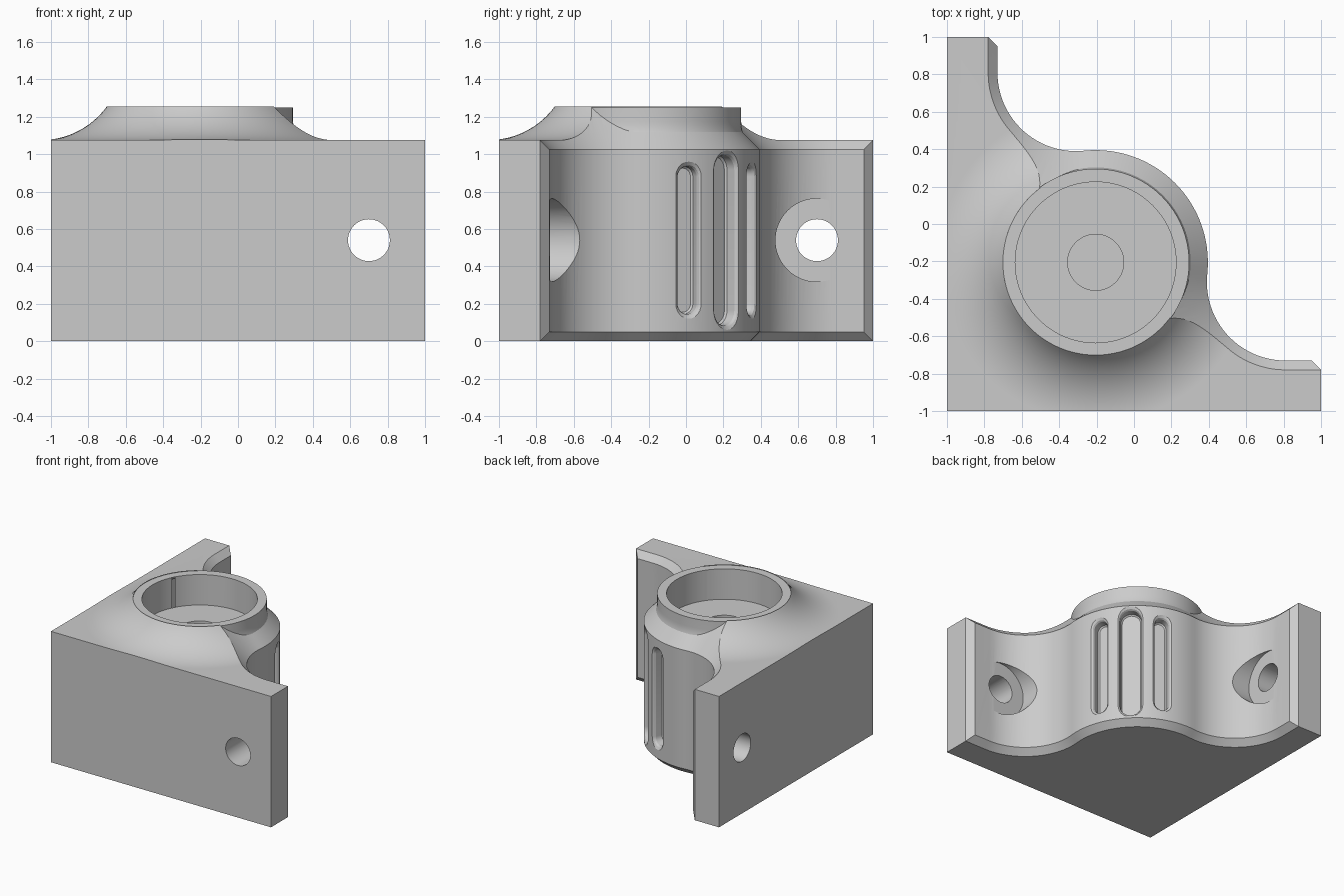
import bpy, bmesh, math
from mathutils import Vector

if "Cube" in bpy.data.objects:
    bpy.data.objects.remove(bpy.data.objects["Cube"], do_unlink=True)

grey = bpy.data.materials.new("plain_grey")
grey.use_nodes = True
grey.diffuse_color = (0.6, 0.6, 0.6, 1)
grey.node_tree.nodes["Principled BSDF"].inputs["Base Color"].default_value = grey.diffuse_color

AXIS = -0.205            # post axis, same in x and y
POST, NECK = 0.6, 0.5    # radii of post and collar
WALL, CUT = -0.73, 0.05  # inner face of the arms, chamfer width
TOP, RIM, MID = 1.075, 1.25, 0.54


def loft(name, rings):
    """Closed solid through rings with equal point counts."""
    bm = bmesh.new()
    loops = [[bm.verts.new(p) for p in ring] for ring in rings]
    n = len(loops[0])
    for a, b in zip(loops, loops[1:]):
        for i in range(n):
            j = (i + 1) % n
            bm.faces.new((a[i], a[j], b[j], b[i]))
    caps = [bm.faces.new(loops[0][::-1]), bm.faces.new(loops[-1])]
    bmesh.ops.triangulate(bm, faces=caps)
    bmesh.ops.remove_doubles(bm, verts=bm.verts, dist=1e-5)
    bmesh.ops.recalc_face_normals(bm, faces=bm.faces)
    mesh = bpy.data.meshes.new(name)
    bm.to_mesh(mesh)
    bm.free()
    mesh.materials.append(grey)
    ob = bpy.data.objects.new(name, mesh)
    bpy.context.collection.objects.link(ob)
    return ob


def turned(name, profile, place=lambda a, b, h: (AXIS + a, AXIS + b, h), n=96):
    """Revolve (radius, height) pairs about an axis."""
    ang = [2 * math.pi * i / n for i in range(n)]
    return loft(name, [[place(r * math.cos(t), r * math.sin(t), h) for t in ang]
                       for r, h in profile])


def combine(target, tool, operation):
    mod = target.modifiers.new("combine", 'BOOLEAN')
    mod.operation, mod.solver, mod.object = operation, 'EXACT', tool
    bpy.context.view_layer.objects.active = target
    bpy.ops.object.modifier_apply(modifier=mod.name)
    bpy.data.objects.remove(tool, do_unlink=True)


# Plan outline: flat arm, hollow sweep, round post, mirrored across the diagonal
SWEEP = 0.42
sy = WALL + SWEEP
sx = AXIS + math.sqrt((POST + SWEEP) ** 2 - (sy - AXIS) ** 2)
meet = math.atan2(sy - AXIS, sx - AXIS)


def outline(d, z):
    half = [(1, -1), (1, min(WALL - CUT, WALL - d)), (1 - max(0, CUT - d), WALL - d)]
    a0, a1 = 1.5 * math.pi, math.pi + meet
    for i in range(25):
        t = a0 + (a1 - a0) * i / 24
        half.append((sx + (SWEEP + d) * math.cos(t), sy + (SWEEP + d) * math.sin(t)))
    for i in range(1, 17):
        t = meet + (math.pi / 4 - meet) * i / 16
        half.append((AXIS + (POST - d) * math.cos(t), AXIS + (POST - d) * math.sin(t)))
    other = [(y, x) for x, y in reversed(half[:-1])]
    return [(x, y, z) for x, y in half + other + [(-1, -1)]]


# Body with chamfered inner edges
body = loft("corner_bracket", [outline(d, z) for d, z in (
    (CUT, 0), (0, CUT), (0, TOP - CUT), (CUT, TOP), (0.26, TOP - CUT + 0.26))])

# Trim the top to a wide flare rising to the collar
reach = 0.85
lift = ((reach - NECK) ** 2 + (RIM - TOP) ** 2) / (2 * (RIM - TOP))
flare = [(0.01, -0.5), (2.6, -0.5), (2.6, TOP)]
for i in range(25):
    r = reach + (NECK - 0.004 - reach) * i / 24
    flare.append((r, TOP + lift - math.sqrt(lift ** 2 - (reach - r) ** 2)))
flare += [(NECK - 0.005, 1.15), (0.01, 1.15)]
combine(body, turned("flare_trim", flare), 'INTERSECT')

# Collar with a small fillet onto the post
collar = [(0.01, 0.95), (0.585, 0.95)]
for i in range(13):
    t = 1.42 * (1 - i / 12)
    collar.append((POST - 0.1 * math.cos(t), 1.175 - 0.15 * math.sin(t)))
collar += [(NECK, RIM), (0.01, RIM)]
combine(body, turned("collar", collar), 'UNION')

# Socket with a smaller hole in its floor
combine(body, turned("socket", [(0.43, 1.0), (0.43, 1.4)]), 'DIFFERENCE')
combine(body, turned("floor_hole", [(0.15, 0.85), (0.15, 1.1)], n=48), 'DIFFERENCE')

# Screw hole and counterbore in each arm
for place in (lambda a, b, h: (0.7 + a, h, MID + b),
              lambda a, b, h: (h, 0.7 + a, MID + b)):
    seat = WALL + 0.002
    combine(body, turned("screw_hole", [(0.112, -1.2), (0.112, -0.5)], place, 48), 'DIFFERENCE')
    combine(body, turned("counterbore", [(0.222, seat), (0.222, 0.1)], place, 64), 'DIFFERENCE')


# Upright grooves with softened rims on the post
def groove(angle, width, height):
    a = math.radians(angle)
    out, side = Vector((math.cos(a), math.sin(a), 0)), Vector((-math.sin(a), math.cos(a), 0))
    rings = []
    for r, inset in ((0.51, 0.035), (0.52, 0.025), (0.575, 0.025),
                     (0.588, 0.018), (0.6, 0), (0.65, 0)):
        w, straight, ring = width - inset, height - width, []
        for end in (0, 1):
            for i in range(13):
                t = math.pi * (end + i / 12)
                z = MID + w * math.sin(t) + (-straight if end else straight)
                p = Vector((AXIS, AXIS, z)) + out * r + side * w * math.cos(t)
                ring.append(p)
        rings.append(ring)
    return loft("groove", rings)


for angle, width, height in ((21.5, 0.08, 0.42), (45, 0.105, 0.48), (68.5, 0.08, 0.42)):
    combine(body, groove(angle, width, height), 'DIFFERENCE')

# Smooth shading with sharp edges kept
bpy.ops.object.select_all(action='DESELECT')
body.select_set(True)
bpy.context.view_layer.objects.active = body
bpy.ops.object.shade_smooth_by_angle(angle=math.radians(25))
